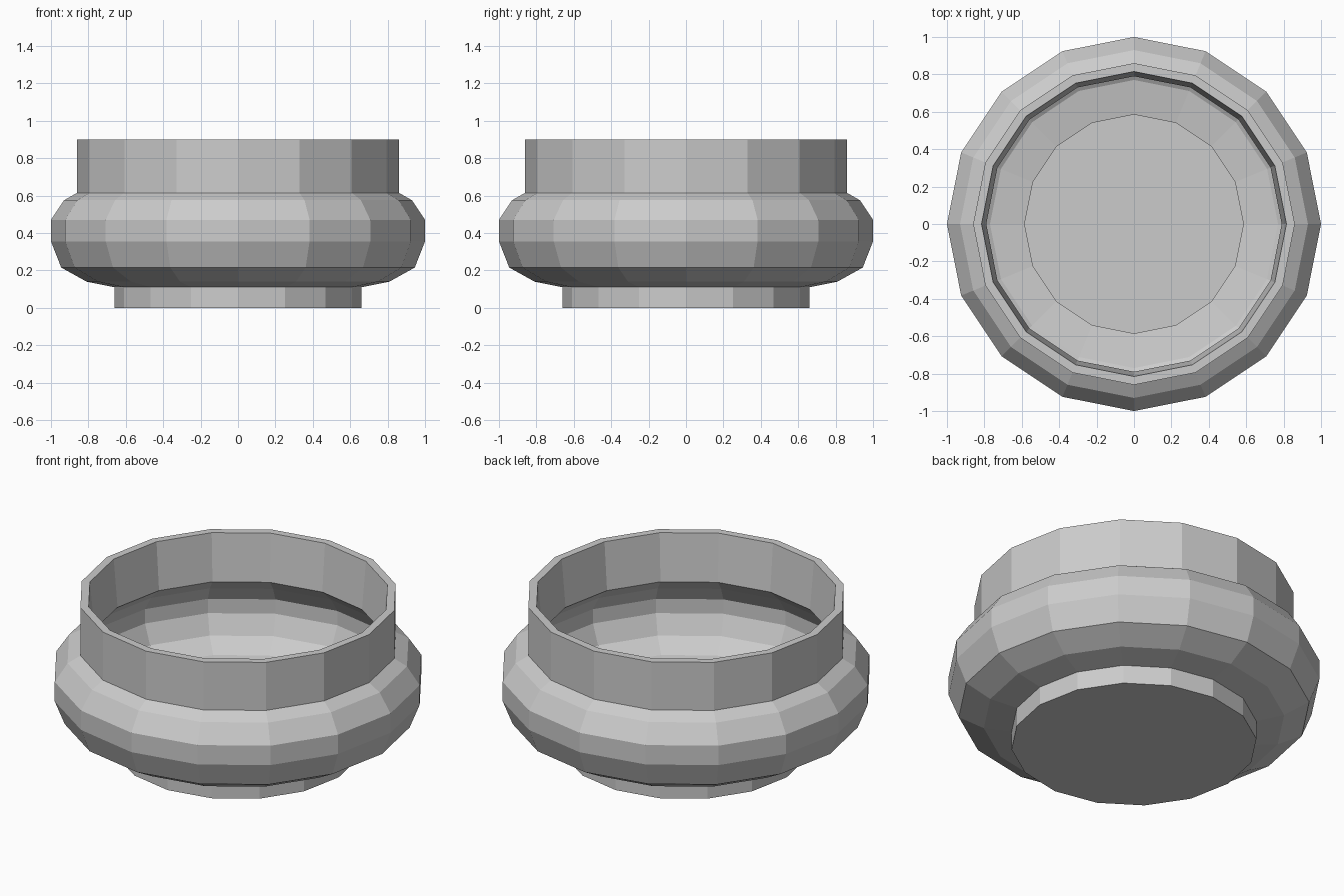
import bpy, bmesh, math

cube = bpy.data.objects.get("Cube")
if cube:
    bpy.data.objects.remove(cube, do_unlink=True)

SIDES = 16

# Single clay grey
grey = bpy.data.materials.new("plain grey")
grey.use_nodes = True
colour = (0.6, 0.6, 0.6, 1)
grey.diffuse_color = colour
grey.node_tree.nodes["Principled BSDF"].inputs["Base Color"].default_value = colour


def lathe(name, profile):
    """Turn a (radius, height) profile round z and cap both ends."""
    bm = bmesh.new()
    rings = []
    for r, z in profile:
        rings.append([bm.verts.new((r * math.cos(a), r * math.sin(a), z))
                      for a in (math.tau * i / SIDES for i in range(SIDES))])
    for low, high in zip(rings, rings[1:]):
        for i in range(SIDES):
            j = (i + 1) % SIDES
            bm.faces.new((low[i], low[j], high[j], high[i]))
    bm.faces.new(rings[0])
    bm.faces.new(rings[-1])
    bmesh.ops.recalc_face_normals(bm, faces=bm.faces)
    mesh = bpy.data.meshes.new(name)
    bm.to_mesh(mesh)
    bm.free()
    mesh.materials.append(grey)
    obj = bpy.data.objects.new(name, mesh)
    bpy.context.collection.objects.link(obj)
    return obj


# Outside: foot, bulging belly, straight collar
outside = [(0.66, 0), (0.66, 0.11), (0.81, 0.14), (0.945, 0.215), (1, 0.355),
           (1, 0.47), (0.93, 0.575), (0.86, 0.615), (0.86, 0.9)]
# Inside: collar, hollow belly, sunken floor
inside = [(0.815, 0.9), (0.79, 0.62), (0.87, 0.545), (0.93, 0.455), (0.93, 0.37),
          (0.88, 0.26), (0.77, 0.195), (0.585, 0.165), (0.585, 0.07)]
lathe("bowl", outside + inside)
